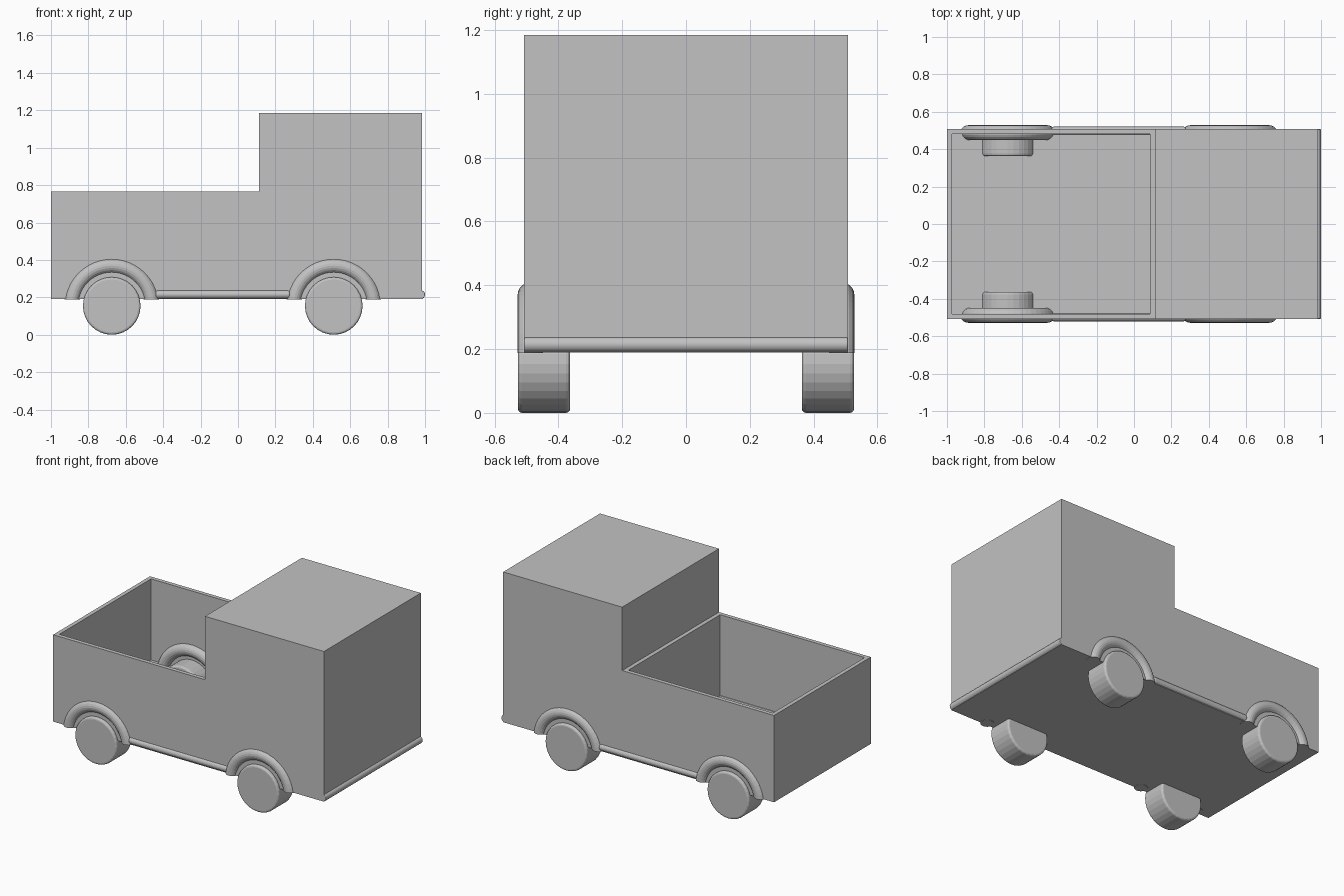
import bpy, bmesh, math
from mathutils import Matrix, Vector

if "Cube" in bpy.data.objects:
    bpy.data.objects.remove(bpy.data.objects["Cube"])

grey = bpy.data.materials.new("plain grey")
grey.diffuse_color = (0.54, 0.54, 0.54, 1)
grey.use_nodes = True
grey.node_tree.nodes["Principled BSDF"].inputs["Base Color"].default_value = grey.diffuse_color

BOTTOM = 0.19          # underside of the body
HALF_W = 0.507         # half width of the body
WHEEL_Z = 0.154
AXLES = {"rear": -0.675, "front": 0.512}


def finish(name, bm):
    bmesh.ops.recalc_face_normals(bm, faces=bm.faces)
    mesh = bpy.data.meshes.new(name)
    bm.to_mesh(mesh)
    bm.free()
    mesh.materials.append(grey)
    obj = bpy.data.objects.new(name, mesh)
    bpy.context.collection.objects.link(obj)
    return obj


def box(name, lo, hi):
    lo, hi = Vector(lo), Vector(hi)
    bm = bmesh.new()
    bmesh.ops.create_cube(bm, size=1, matrix=Matrix.Translation((lo + hi) / 2)
                          @ Matrix.Diagonal((*(hi - lo), 1)))
    return bm


def rod(name, centre, radius, length, axis, bevel, segments=32):
    """Cylinder along x or y with softened rims."""
    bm = bmesh.new()
    turn = Matrix.Rotation(math.pi / 2, 4, "Y" if axis == "x" else "X")
    bmesh.ops.create_cone(bm, cap_ends=True, segments=segments, radius1=radius,
                          radius2=radius, depth=length,
                          matrix=Matrix.Translation(centre) @ turn)
    rims = [e for e in bm.edges if any(len(f.verts) > 4 for f in e.link_faces)]
    bmesh.ops.bevel(bm, geom=rims, offset=bevel, segments=3, profile=0.5,
                    affect="EDGES")
    return finish(name, bm)


def fender(name, centre, major=0.215, minor=0.04, around=48, ring=20):
    """Upper part of a torus, cut level with the underside."""
    bm = bmesh.new()
    rows = []
    for i in range(around):
        a = 2 * math.pi * i / around
        row = []
        for j in range(ring):
            b = 2 * math.pi * j / ring
            r = major + minor * math.cos(b)
            row.append(bm.verts.new((centre[0] + r * math.cos(a),
                                     centre[1] + minor * math.sin(b),
                                     centre[2] + r * math.sin(a))))
        rows.append(row)
    for i in range(around):
        p, q = rows[i], rows[(i + 1) % around]
        for j in range(ring):
            k = (j + 1) % ring
            bm.faces.new((p[j], p[k], q[k], q[j]))
    bmesh.ops.bisect_plane(bm, geom=bm.verts[:] + bm.edges[:] + bm.faces[:],
                           plane_co=(0, 0, BOTTOM - 0.002), plane_no=(0, 0, 1),
                           clear_inner=True)
    bmesh.ops.holes_fill(bm, edges=[e for e in bm.edges if e.is_boundary])
    return finish(name, bm)


# Cab
finish("cab", box("cab", (0.113, -HALF_W, BOTTOM), (0.985, HALF_W, 1.185)))

# Open cargo bed: inset the top face and push it down to the floor
bm = box("cargo_bed", (-1, -HALF_W, BOTTOM), (0.113, HALF_W, 0.765))
top = max(bm.faces, key=lambda f: f.calc_center_median().z)
bmesh.ops.inset_region(bm, faces=[top], thickness=0.038)
well = bmesh.ops.extrude_face_region(bm, geom=[top])["geom"]
bmesh.ops.translate(bm, vec=(0, 0, 0.228 - 0.765),
                    verts=[v for v in well if isinstance(v, bmesh.types.BMVert)])
if top.is_valid:
    bmesh.ops.delete(bm, geom=[top], context="FACES")
finish("cargo_bed", bm)

# Wheels, fenders and side rails on both sides
for side, s in (("right", -1), ("left", 1)):
    for end, x in AXLES.items():
        rod(f"{end}_{side}_wheel", (x, s * 0.445, WHEEL_Z), 0.154, 0.164, "y", 0.013)
        fender(f"{end}_{side}_fender", (x, s * 0.488, WHEEL_Z))
    rod(f"{side}_side_rail", (-0.082, s * 0.497, 0.215), 0.023, 0.72, "x", 0.012, 24)

# Front bumper
rod("bumper", (0.976, 0, 0.214), 0.024, 2 * HALF_W, "y", 0.004, 24)
